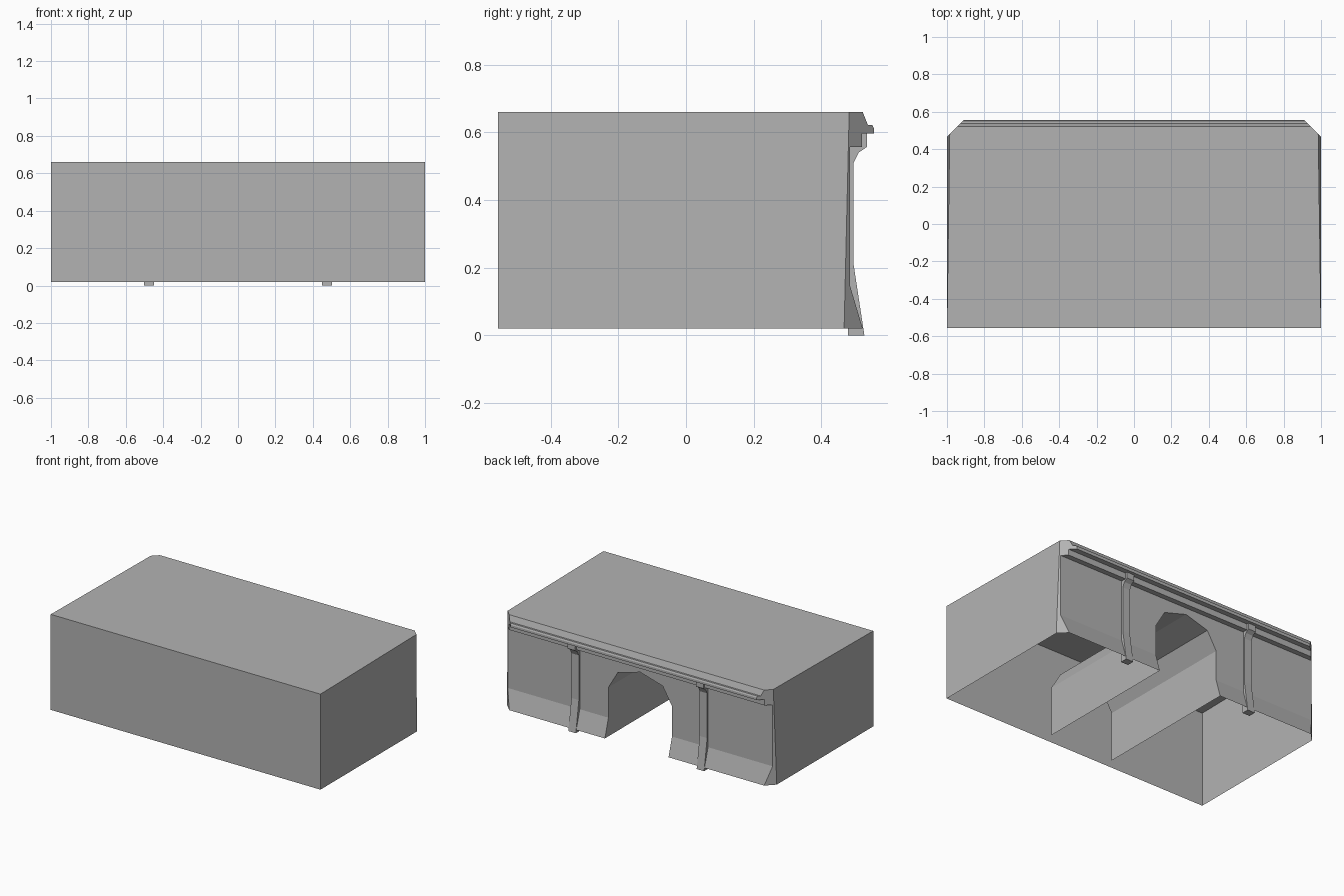
import bpy
import bmesh
from math import sin, cos, pi

if "Cube" in bpy.data.objects:
    bpy.data.objects.remove(bpy.data.objects["Cube"], do_unlink=True)

GREY = 0.45
stone = bpy.data.materials.new("stone_grey")
stone.use_nodes = True
stone.diffuse_color = (GREY, GREY, GREY, 1)
stone.node_tree.nodes["Principled BSDF"].inputs["Base Color"].default_value = (GREY, GREY, GREY, 1)


def build(name, polygons):
    """Make a flat-shaded object from lists of corner points."""
    bm = bmesh.new()
    for points in polygons:
        bm.faces.new([bm.verts.new(p) for p in points])
    bmesh.ops.remove_doubles(bm, verts=bm.verts, dist=0.0005)
    bmesh.ops.recalc_face_normals(bm, faces=bm.faces)
    mesh = bpy.data.meshes.new(name)
    bm.to_mesh(mesh)
    bm.free()
    mesh.materials.append(stone)
    obj = bpy.data.objects.new(name, mesh)
    bpy.context.collection.objects.link(obj)
    return obj


def mirrored(points):
    return [(-x, y, z) for x, y, z in points]


FRONT, BASE, TOP = -0.555, 0.02, 0.66
WALL, SKIRT_TOP, SKIRT_Y = 0.485, 0.145, 0.522
CUT = 1.467          # corner chamfers lie on |x| + y = CUT
HALF, SPRING, RISE = 0.236, 0.348, 0.165

# Cornice and wall profile (y, z) from the top down
cornice = [(0.522, TOP), (0.537, 0.622), (0.55, 0.622), (0.555, 0.612), (0.555, 0.597),
           (0.52, 0.597), (0.52, 0.557), (WALL, 0.557)]
profile = cornice + [(WALL, SKIRT_TOP), (SKIRT_Y, BASE)]


def edge(y, z):
    """Point where the profile meets the corner chamfer."""
    return (CUT - y, y, z)


# Shell: front, roof, sides and chamfered corners, open underneath
front_top, front_base = (1, FRONT, TOP), (1, FRONT, BASE)
side_top, side_base = edge(CUT - 0.985, TOP), edge(CUT - 1, BASE)
side = [front_base, side_base, side_top, front_top]
chamfer = [side_top] + [edge(*p) for p in profile] + [side_base]
roof_half = [front_top, side_top, edge(*profile[0])]
faces = [side, mirrored(side), chamfer, mirrored(chamfer),
         roof_half + mirrored(roof_half)[::-1],
         [front_base, front_top] + mirrored([front_top, front_base])]
build("outer_shell", faces)

# Cornice strips running along the back
strips = []
for a, b in zip(cornice, cornice[1:]):
    pair = [edge(*a), edge(*b)]
    strips.append(pair + mirrored(pair)[::-1])
build("cornice", strips)

# Back wall with the arched opening
arch = [(HALF * cos(i * pi / 4), SPRING + RISE * sin(i * pi / 4)) for i in range(5)]
wall_edge = [edge(WALL, 0.557), edge(WALL, SKIRT_TOP)]
opening = [(HALF, SKIRT_TOP)] + arch + [(-HALF, SKIRT_TOP)]
wall = wall_edge + [(x, WALL, z) for x, z in opening] + mirrored(wall_edge)[::-1]
build("back_wall", [wall])

# Flared skirt on both sides of the opening
skirt = [edge(WALL, SKIRT_TOP), edge(SKIRT_Y, BASE),
         (HALF, SKIRT_Y, BASE), (HALF, WALL, SKIRT_TOP)]
build("skirt", [skirt, mirrored(skirt)])

# Tunnel lining behind the arch
INNER = -0.49
tunnel = [[(a[0], INNER, a[1]), (a[0], WALL, a[1]), (b[0], WALL, b[1]), (b[0], INNER, b[1])]
          for a, b in zip(arch, arch[1:])]
jamb = [(HALF, INNER, BASE), (HALF, SKIRT_Y, BASE), (HALF, WALL, SKIRT_TOP),
        (HALF, WALL, SPRING), (HALF, INNER, SPRING)]
build("tunnel_lining", tunnel + [jamb, mirrored(jamb)])

# Pilaster straps that curl under the cornice and reach the ground
strap = [(0.48, 0.597), (0.535, 0.597), (0.535, 0.557), (0.51, 0.54), (0.495, 0.51),
         (0.495, 0.21), (0.527, 0), (0.478, 0)]
for sign, name in ((1, "left_pilaster"), (-1, "right_pilaster")):
    ends = [[(sign * x, y, z) for y, z in strap] for x in (0.448, 0.503)]
    quads = [[ends[0][i - 1], ends[0][i], ends[1][i], ends[1][i - 1]] for i in range(len(strap))]
    build(name, ends + quads)
